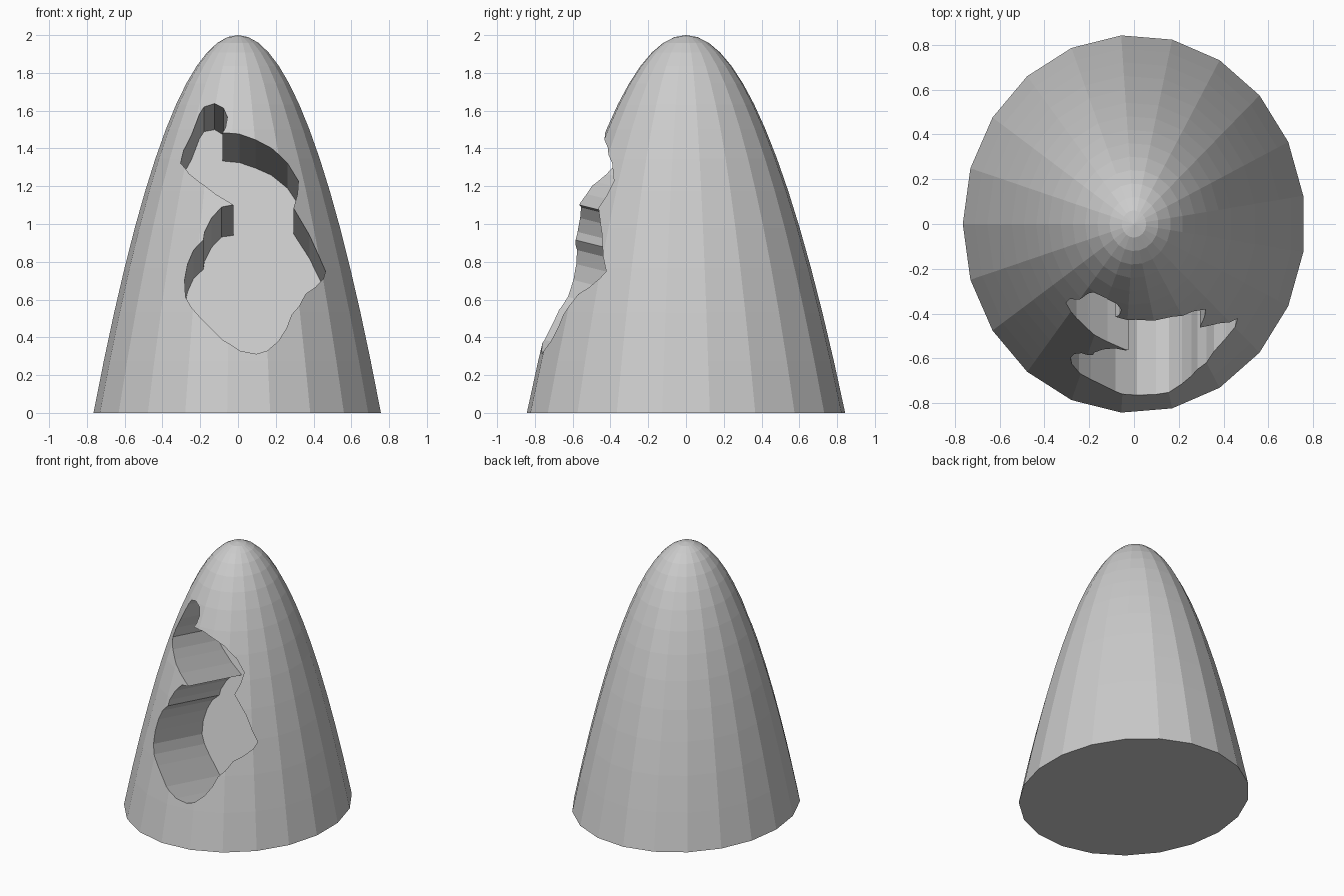
import bpy, bmesh
from math import cos, sin, pi, sqrt

if "Cube" in bpy.data.objects:
    bpy.data.objects.remove(bpy.data.objects["Cube"])

RX, RY, H = 0.765, 0.845, 2.0
SIDES, RINGS = 21, 14
SLOPE = 0.25      # downward tilt of the pocket


def make_object(name, bm):
    bmesh.ops.recalc_face_normals(bm, faces=bm.faces)
    mesh = bpy.data.meshes.new(name)
    bm.to_mesh(mesh)
    bm.free()
    ob = bpy.data.objects.new(name, mesh)
    bpy.context.collection.objects.link(ob)
    return ob


# Paraboloid dome with an oval base
bm = bmesh.new()
rings = []
for i in range(1, RINGS + 1):
    r = i / RINGS
    rings.append([bm.verts.new((RX * r * cos(pi + 2 * pi * k / SIDES),
                                RY * r * sin(pi + 2 * pi * k / SIDES),
                                H * (1 - r * r))) for k in range(SIDES)])
apex = bm.verts.new((0, 0, H))
for k in range(SIDES):
    n = (k + 1) % SIDES
    bm.faces.new((apex, rings[0][k], rings[0][n]))
    for a, b in zip(rings, rings[1:]):
        bm.faces.new((a[k], b[k], b[n], a[n]))
bm.faces.new(rings[-1])
dome = make_object("dome", bm)

# Outline of the pocket opening as seen from the front (x, z)
rim = [(-.304, 1.323), (-.288, 1.39), (-.246, 1.47), (-.204, 1.582), (-.18, 1.62),
       (-.124, 1.637), (-.077, 1.614), (-.056, 1.566), (-.066, 1.51), (-.082, 1.482),
       (.008, 1.476), (.093, 1.445), (.177, 1.402), (.262, 1.323), (.32, 1.228),
       (.315, 1.159), (.294, 1.085), (.378, .942), (.463, .751), (.452, .709),
       (.41, .667), (.357, .63), (.325, .566), (.283, .519), (.257, .45),
       (.214, .381), (.156, .328), (.098, .312), (.013, .328), (-.082, .386),
       (-.193, .497), (-.246, .556), (-.278, .614), (-.283, .704), (-.267, .788),
       (-.235, .862), (-.183, .915), (-.177, .958), (-.14, 1.032), (-.087, 1.09),
       (-.024, 1.1), (-.119, 1.159), (-.204, 1.222), (-.257, 1.265)]

# Tilted cutter: each rim point is slid along the tilt to a flat floor
bm = bmesh.new()
floor, outer = [], []
for x, z in rim:
    y = -RY * 0.99 * sqrt(1 - z / H - (x / RX) ** 2)
    t = (0.08 + SLOPE * (z - 0.94) - y) / (1 + SLOPE ** 2)
    fy, fz = y + t, z - SLOPE * t
    floor.append(bm.verts.new((x, fy, fz)))
    outer.append(bm.verts.new((x, fy - 1.2, fz + 1.2 * SLOPE)))
bm.faces.new(floor)
bm.faces.new(outer[::-1])
for i in range(len(rim)):
    j = (i + 1) % len(rim)
    bm.faces.new((floor[i], outer[i], outer[j], floor[j]))
cutter = make_object("pocket_cutter", bm)
cutter.hide_render = True

# Carve the pocket
mod = dome.modifiers.new("pocket", 'BOOLEAN')
mod.operation = 'DIFFERENCE'
mod.solver = 'EXACT'
mod.object = cutter
bpy.context.view_layer.objects.active = dome
bpy.ops.object.modifier_apply(modifier=mod.name)
bpy.data.objects.remove(cutter)
